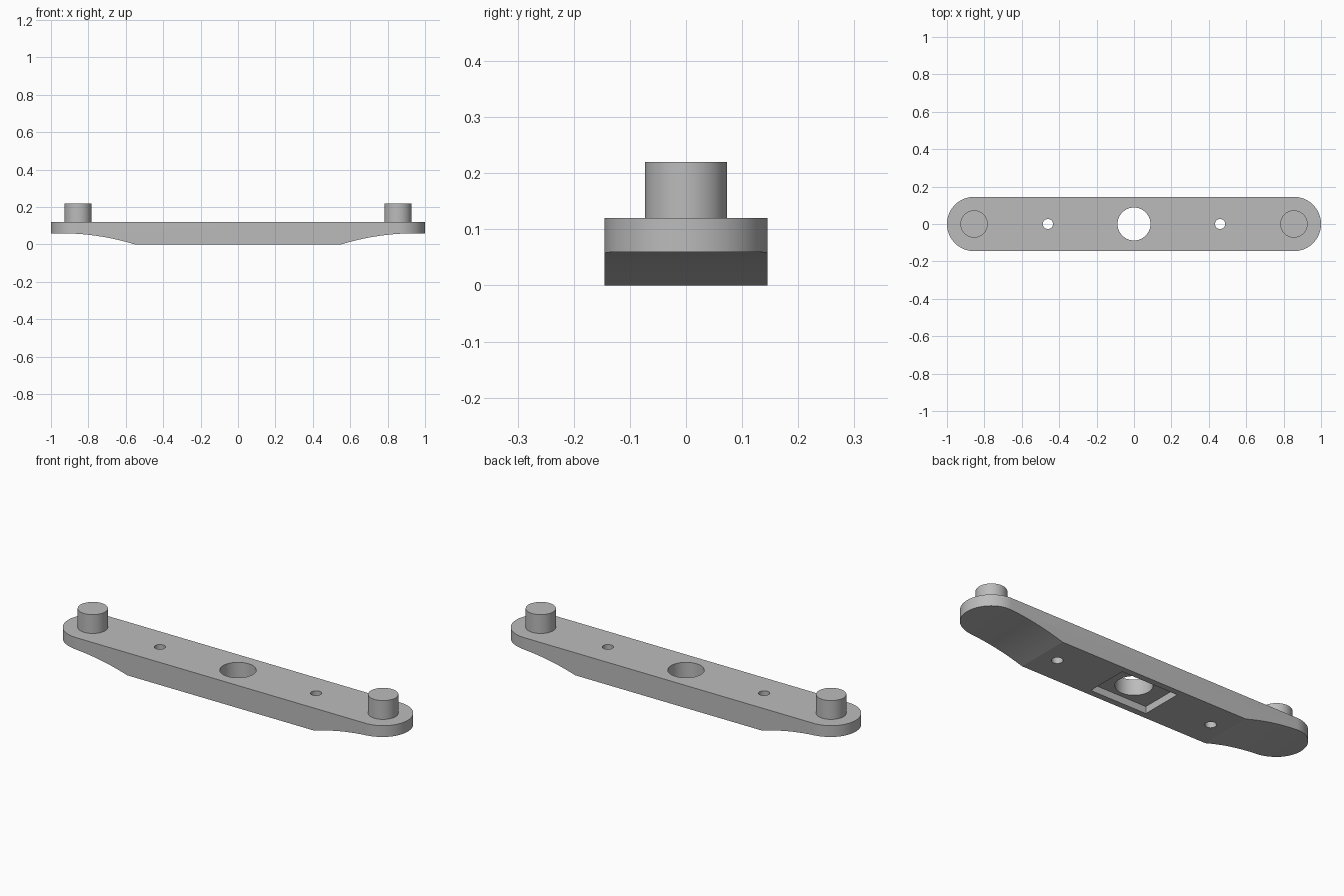
import bpy, bmesh, math
from mathutils import Vector

if "Cube" in bpy.data.objects:
    bpy.data.objects.remove(bpy.data.objects["Cube"])

HALF_WIDTH = 0.145
TOP = 0.12
POST_X = 0.855
CREASE_X, ARCH_X, ARCH_Z = 0.55, 0.95, 0.06

grey = bpy.data.materials.new("plain grey")
grey.use_nodes = True
colour = (0.5, 0.5, 0.5, 1)
grey.diffuse_color = colour
grey.node_tree.nodes["Principled BSDF"].inputs["Base Color"].default_value = colour


def prism(name, outline, sweep):
    """Solid made by sweeping a closed outline along a vector."""
    bm = bmesh.new()
    face = bm.faces.new([bm.verts.new(p) for p in outline])
    swept = bmesh.ops.extrude_face_region(bm, geom=[face])["geom"]
    bmesh.ops.translate(bm, vec=Vector(sweep),
                        verts=[v for v in swept if isinstance(v, bmesh.types.BMVert)])
    bmesh.ops.recalc_face_normals(bm, faces=bm.faces)
    mesh = bpy.data.meshes.new(name)
    bm.to_mesh(mesh)
    bm.free()
    mesh.materials.append(grey)
    obj = bpy.data.objects.new(name, mesh)
    bpy.context.collection.objects.link(obj)
    return obj


def arc(x, radius, z, start, end, steps):
    angles = [start + (end - start) * i / steps for i in range(steps + 1)]
    return [(x + radius * math.cos(a), radius * math.sin(a), z) for a in angles]


def cylinder(name, x, radius, bottom, top):
    circle = arc(x, radius, bottom, 0, 2 * math.pi, 64)[:-1]
    return prism(name, circle, (0, 0, top - bottom))


def activate(obj):
    bpy.ops.object.select_all(action="DESELECT")
    obj.select_set(True)
    bpy.context.view_layer.objects.active = obj


def combine(obj, other, operation):
    """Apply a boolean and discard the helper solid."""
    other.hide_render = True
    mod = obj.modifiers.new("cut", "BOOLEAN")
    mod.operation, mod.object, mod.solver = operation, other, "EXACT"
    activate(obj)
    bpy.ops.object.modifier_apply(modifier=mod.name)
    bpy.data.objects.remove(other)


# Side profile with a flat belly and arched undersides at both ends
run = ARCH_X - CREASE_X
radius = (run ** 2 + ARCH_Z ** 2) / (2 * ARCH_Z)
steps = 20
right_half = []
for i in range(steps + 1):
    reach = run * (1 - i / steps)
    drop = radius - math.sqrt(radius ** 2 - reach ** 2)
    right_half.append((ARCH_X - reach, -0.3, max(0, ARCH_Z - drop)))
right_half += [(1.1, -0.3, ARCH_Z), (1.1, -0.3, TOP)]
left_half = [(-x, y, z) for x, y, z in reversed(right_half)]
bar = prism("bar", right_half + left_half, (0, 0.6, 0))

# Rounded ends
quarter = math.pi / 2
plan = arc(POST_X, HALF_WIDTH, -0.1, -quarter, quarter, 48)
plan += arc(-POST_X, HALF_WIDTH, -0.1, quarter, 3 * quarter, 48)
combine(bar, prism("rounded_plan", plan, (0, 0, 0.4)), "INTERSECT")

# Centre hole, two small holes and the rectangular pocket underneath
for x, r in ((0, 0.088), (-0.46, 0.027), (0.46, 0.027)):
    combine(bar, cylinder("hole_cutter", x, r, -0.1, 0.3), "DIFFERENCE")
px, py = 0.165, 0.112
pocket = [(-px, -py, -0.1), (px, -py, -0.1), (px, py, -0.1), (-px, py, -0.1)]
combine(bar, prism("pocket_cutter", pocket, (0, 0, 0.137)), "DIFFERENCE")

# Upright posts at both ends
posts = [cylinder(name, x, 0.073, TOP, 0.22)
         for name, x in (("right_post", -POST_X), ("left_post", POST_X))]

for obj in [bar] + posts:
    activate(obj)
    bpy.ops.object.shade_smooth_by_angle(angle=math.radians(12))
